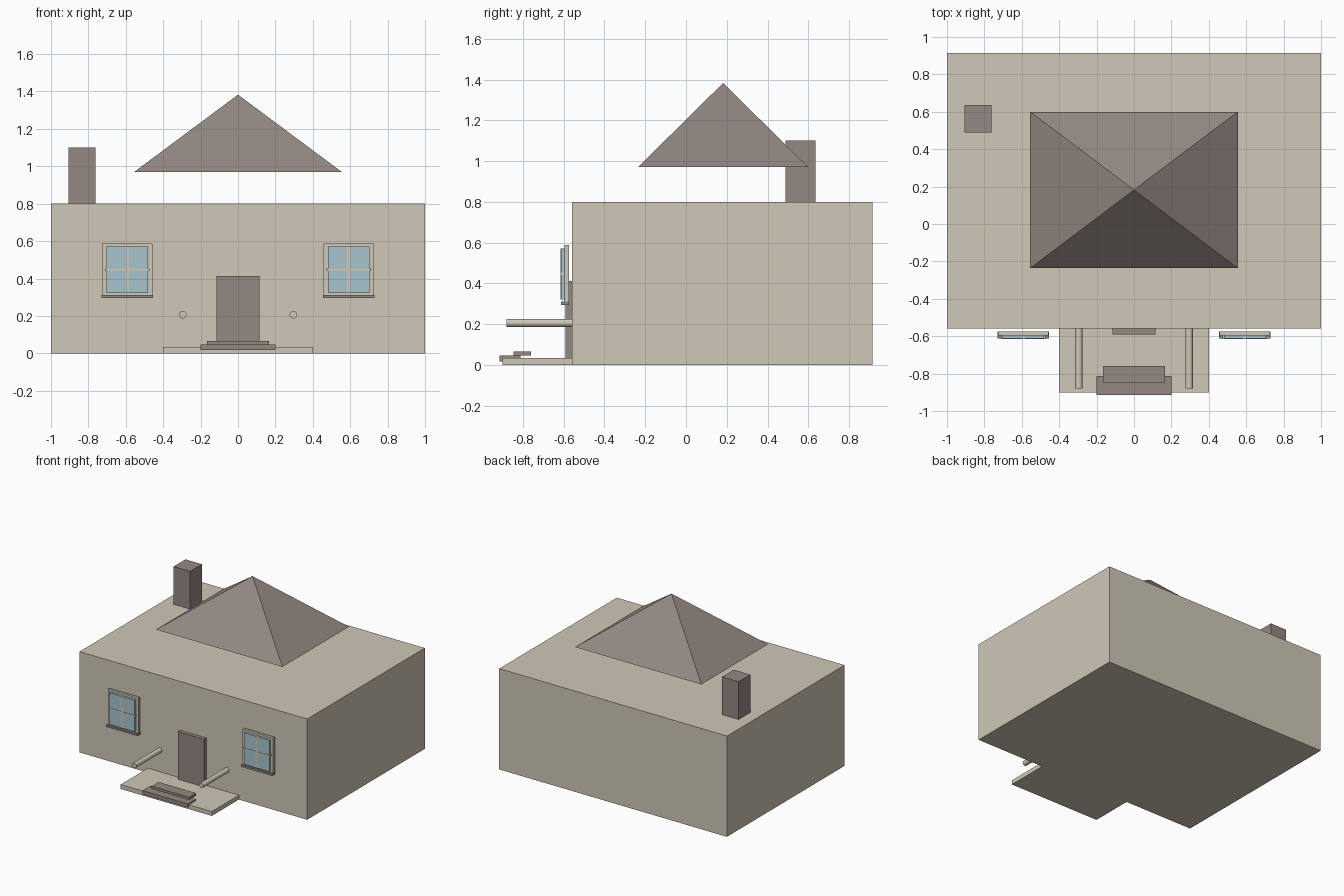
import bpy
import bmesh
from mathutils import Matrix, Vector

default = bpy.data.objects.get("Cube")
if default:
    bpy.data.objects.remove(default)


def material(name, rgb):
    """Flat material from 0-255 display values, stored as linear."""
    linear = [((c / 255 + 0.055) / 1.055) ** 2.4 for c in rgb] + [1.0]
    mat = bpy.data.materials.new(name)
    mat.use_nodes = True
    mat.diffuse_color = linear
    mat.node_tree.nodes["Principled BSDF"].inputs["Base Color"].default_value = linear
    return mat


stone = material("beige stone", (207, 200, 183))
brown = material("grey brown", (148, 136, 131))
glass = material("pale blue glass", (166, 197, 205))


def finish(name, bm, mat):
    bmesh.ops.recalc_face_normals(bm, faces=bm.faces)
    mesh = bpy.data.meshes.new(name)
    bm.to_mesh(mesh)
    bm.free()
    mesh.materials.append(mat)
    obj = bpy.data.objects.new(name, mesh)
    bpy.context.collection.objects.link(obj)
    return obj


def box(name, mat, xs, ys, zs):
    """Box between the given limits on each axis."""
    bm = bmesh.new()
    bmesh.ops.create_cube(bm, size=1)
    spans = (xs, ys, zs)
    bmesh.ops.scale(bm, vec=[b - a for a, b in spans], verts=bm.verts)
    bmesh.ops.translate(bm, vec=[(a + b) / 2 for a, b in spans], verts=bm.verts)
    return finish(name, bm, mat)


WALL = -0.56

# House body and chimney
box("house_body", stone, (-1, 1), (WALL, 0.914), (0, 0.8))
box("chimney", brown, (-0.907, -0.762), (0.488, 0.636), (0.8, 1.1))

# Floating pyramid roof
bm = bmesh.new()
base = [bm.verts.new((x, y, 0.97)) for x, y in
        ((-0.555, -0.236), (0.555, -0.236), (0.555, 0.6), (-0.555, 0.6))]
apex = bm.verts.new((0, 0.182, 1.383))
bm.faces.new(base[::-1])
for i in range(4):
    bm.faces.new((base[i], base[(i + 1) % 4], apex))
finish("roof", bm, brown)

# Porch, steps and door
box("porch_slab", stone, (-0.4, 0.4), (-0.9, WALL), (0, 0.035))
box("lower_step", brown, (-0.2, 0.2), (-0.914, -0.813), (0.017, 0.046))
box("upper_step", brown, (-0.165, 0.165), (-0.847, -0.76), (0.046, 0.065))
box("door", brown, (-0.115, 0.115), (-0.59, WALL), (0.035, 0.413))

for side, s in (("right", -1), ("left", 1)):
    # Round rail running out from the wall
    bm = bmesh.new()
    bmesh.ops.create_cone(bm, cap_ends=True, segments=24, radius1=0.02,
                          radius2=0.02, depth=0.32)
    turn = Matrix.Rotation(1.5707963, 4, "X")
    bm.transform(Matrix.Translation(Vector((s * 0.295, -0.72, 0.206))) @ turn)
    rail = finish(side + "_rail", bm, stone)
    bpy.ops.object.select_all(action="DESELECT")
    rail.select_set(True)
    bpy.context.view_layer.objects.active = rail
    bpy.ops.object.shade_smooth_by_angle()

    # Window: backing frame, sill, four panes and crossing bars
    cx, cz = s * 0.592, 0.447
    box(side + "_window_frame", stone, (cx - 0.134, cx + 0.134),
        (-0.595, -0.574), (0.309, 0.588))
    box(side + "_window_sill", brown, (cx - 0.137, cx + 0.137),
        (-0.612, -0.575), (0.295, 0.311))
    for column, dx in (("inner", -s), ("outer", s)):
        for row, dz in (("lower", -1), ("upper", 1)):
            xs = sorted((cx + dx * 0.008, cx + dx * 0.112))
            zs = sorted((cz + dz * 0.006, cz + dz * 0.125))
            box(f"{side}_{row}_{column}_pane", glass, xs, (-0.612, -0.595), zs)
    box(side + "_window_upright_bar", stone, (cx - 0.008, cx + 0.008),
        (-0.615, -0.595), (cz - 0.125, cz + 0.125))
    box(side + "_window_cross_bar", stone, (cx - 0.118, cx + 0.118),
        (-0.615, -0.595), (cz - 0.006, cz + 0.006))
